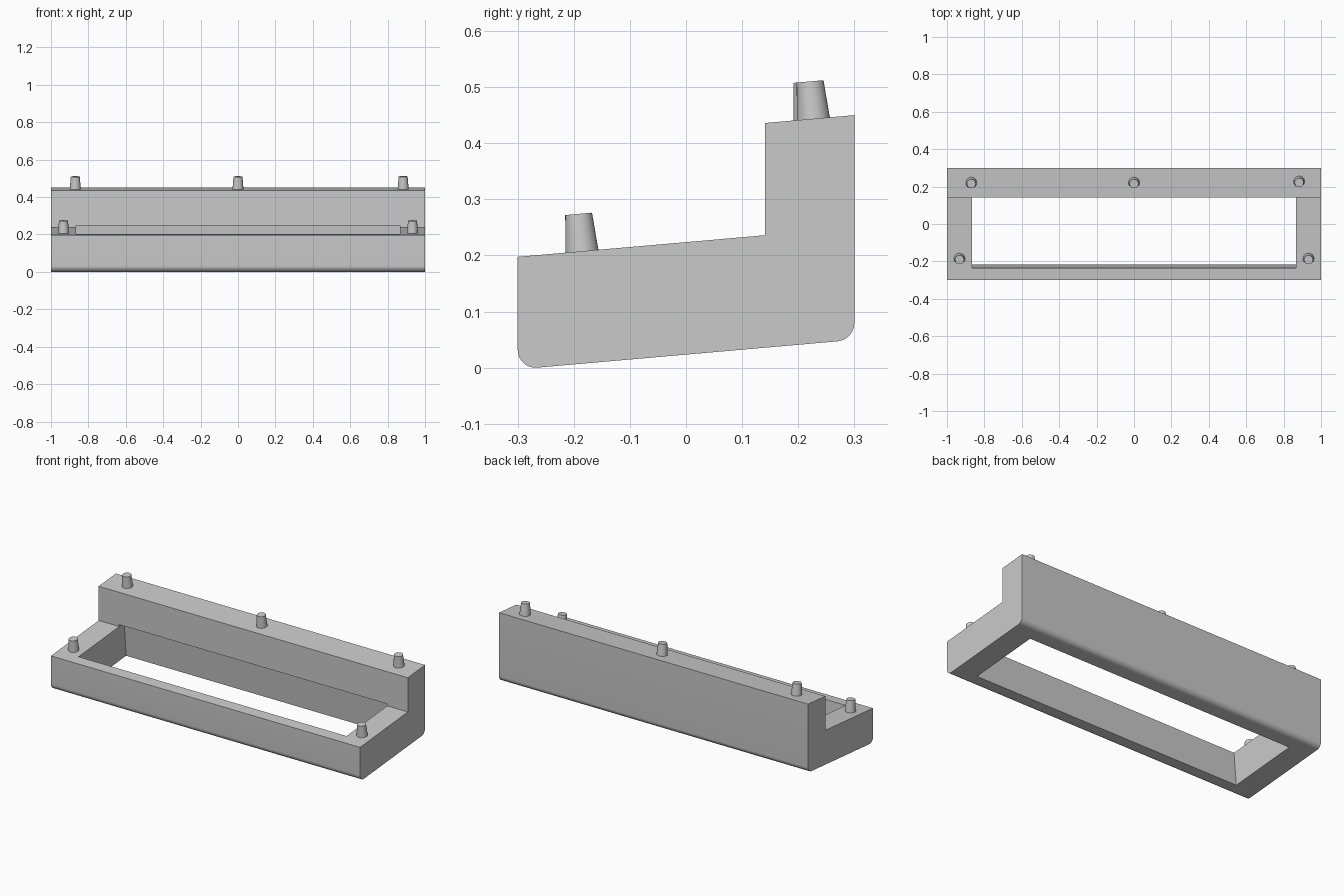
import bpy, bmesh, math
from mathutils import Matrix, Vector

cube = bpy.data.objects.get("Cube")
if cube:
    bpy.data.objects.remove(cube, do_unlink=True)

TILT = math.radians(5)
SLOPE = math.tan(TILT)

grey = bpy.data.materials.new("plain grey")
grey.use_nodes = True
colour = (0.59, 0.59, 0.59, 1)
grey.diffuse_color = colour
grey.node_tree.nodes["Principled BSDF"].inputs["Base Color"].default_value = colour


def make_object(name, bm):
    bmesh.ops.recalc_face_normals(bm, faces=bm.faces)
    mesh = bpy.data.meshes.new(name)
    bm.to_mesh(mesh)
    bm.free()
    mesh.materials.append(grey)
    obj = bpy.data.objects.new(name, mesh)
    bpy.context.collection.objects.link(obj)
    return obj


def extrude_profile(name, profile, half_width, rounding=None):
    """Extrude a (y, z) profile along x; rounding maps corner index to size."""
    bm = bmesh.new()
    verts = [bm.verts.new((-half_width, y, z)) for y, z in profile]
    face = bm.faces.new(verts)
    out = bmesh.ops.extrude_face_region(bm, geom=[face])
    moved = [v for v in out["geom"] if isinstance(v, bmesh.types.BMVert)]
    bmesh.ops.translate(bm, verts=moved, vec=(2 * half_width, 0, 0))
    for index, size in (rounding or {}).items():
        corner = Vector(profile[index])
        edges = [e for e in bm.edges
                 if all((v.co.yz - corner).length < 1e-4 for v in e.verts)]
        bmesh.ops.bevel(bm, geom=edges, offset=size, offset_type='OFFSET',
                        segments=10, profile=0.5, affect='EDGES')
    return make_object(name, bm)


def smooth(obj):
    bpy.ops.object.select_all(action='DESELECT')
    obj.select_set(True)
    bpy.context.view_layer.objects.active = obj
    bpy.ops.object.shade_smooth_by_angle(angle=math.radians(30))


# Stepped frame with a sloping underside and rounded lower edges
frame = extrude_profile("frame", [
    (-0.3, -0.003), (0.3, 0.0495), (0.3, 0.45),
    (0.141, 0.436), (0.141, 0.236), (-0.3, 0.1975)],
    1.0, rounding={0: 0.0355, 1: 0.03})

# Opening: a box square to the sloping base, reaching under the tall back
DEPTH = 0.35
drop = Vector((math.sin(TILT), -math.cos(TILT))) * DEPTH
front_top = Vector((-0.236, 0.214))
back_top = Vector((0.186, 0.251))
cutter = extrude_profile("opening_cutter", [
    front_top + drop, back_top + drop, back_top, front_top], 0.867)
cutter.hide_render = True
cut = frame.modifiers.new("opening", 'BOOLEAN')
cut.operation = 'DIFFERENCE'
cut.solver = 'EXACT'
cut.object = cutter
bpy.context.view_layer.objects.active = frame
bpy.ops.object.modifier_apply(modifier=cut.name)
bpy.data.objects.remove(cutter, do_unlink=True)
smooth(frame)


# Tapered pegs standing square to the sloping tops
def peg(name, x, y, top_offset):
    height, sink = 0.067, 0.006
    bm = bmesh.new()
    bmesh.ops.create_cone(bm, cap_ends=True, segments=32, radius1=0.03,
                          radius2=0.024, depth=height + sink)
    place = (Matrix.Translation((x, y, top_offset + SLOPE * y))
             @ Matrix.Rotation(TILT, 4, 'X')
             @ Matrix.Translation((0, 0, (height - sink) / 2)))
    bmesh.ops.transform(bm, matrix=place, verts=bm.verts)
    smooth(make_object(name, bm))


LEDGE, WALL = 0.2235, 0.4235
peg("front_peg_right", -0.933, -0.1855, LEDGE)
peg("front_peg_left", 0.933, -0.1855, LEDGE)
peg("back_peg_right", -0.87, 0.221, WALL)
peg("back_peg_middle", 0.0, 0.221, WALL)
peg("back_peg_left", 0.883, 0.227, WALL)
